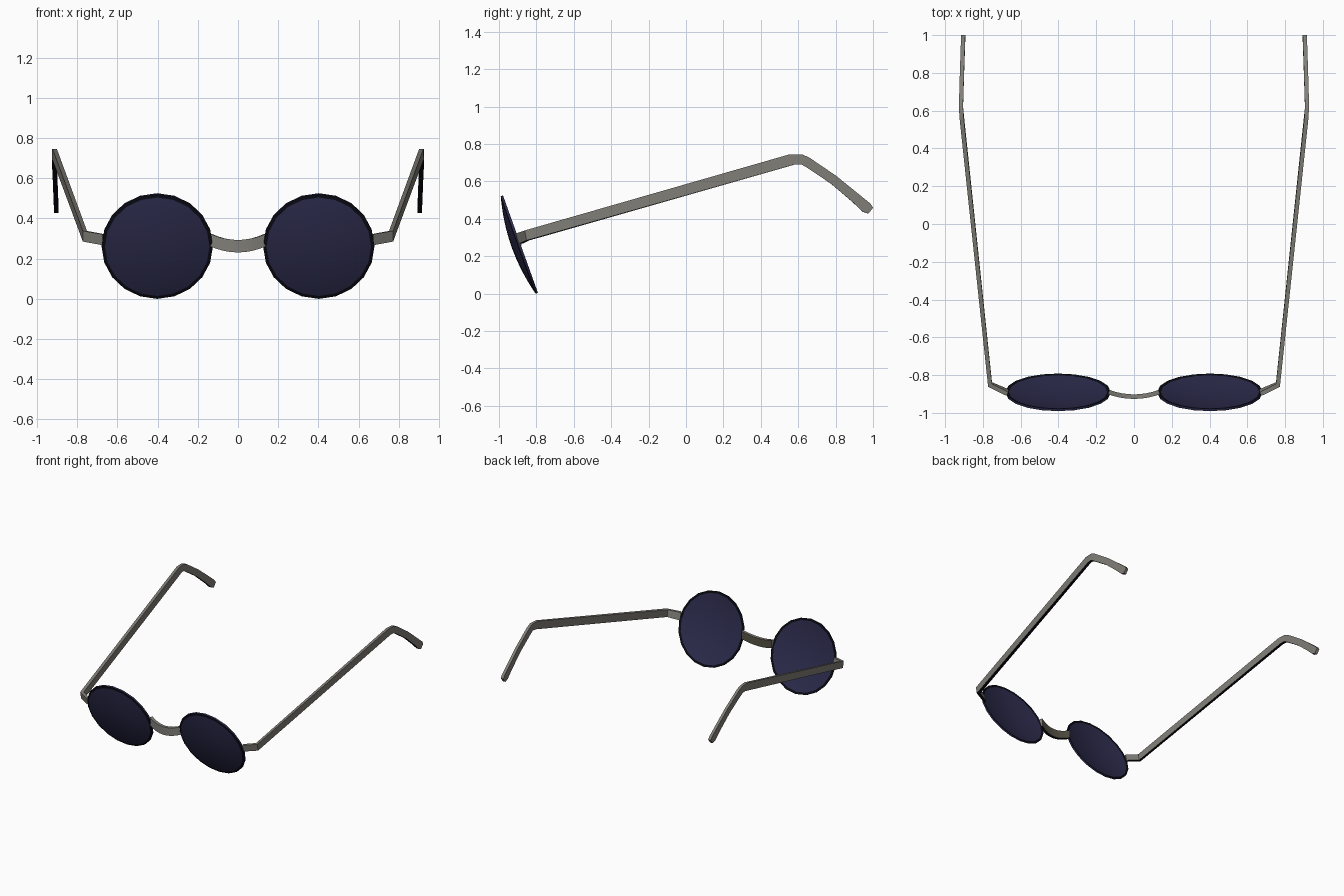
import bpy, bmesh, math
from mathutils import Vector

if "Cube" in bpy.data.objects:
    bpy.data.objects.remove(bpy.data.objects["Cube"])

def material(name, rgb):
    m = bpy.data.materials.new(name)
    m.diffuse_color = (*rgb, 1)
    m.use_nodes = True
    m.node_tree.nodes["Principled BSDF"].inputs["Base Color"].default_value = m.diffuse_color
    return m

METAL = material("grey metal", (0.22, 0.21, 0.187))
SHADE = material("dark olive metal", (0.095, 0.085, 0.06))
TINT = material("dark blue tint", (0.025, 0.024, 0.072))
BLACK = material("black edging", (0.003, 0.003, 0.007))

def finish(name, bm, mats, angle):
    bmesh.ops.recalc_face_normals(bm, faces=bm.faces)
    me = bpy.data.meshes.new(name)
    bm.to_mesh(me)
    bm.free()
    for m in mats:
        me.materials.append(m)
    ob = bpy.data.objects.new(name, me)
    bpy.context.collection.objects.link(ob)
    bpy.ops.object.select_all(action='DESELECT')
    ob.select_set(True)
    bpy.context.view_layer.objects.active = ob
    bpy.ops.object.shade_smooth_by_angle(angle=math.radians(angle))
    return ob

def band(name, stations, thick, side_mats):
    """Flat strip through (top, bottom) point pairs, mitred in plan.
    side_mats: material index of the top, left, bottom and right faces."""
    bm = bmesh.new()
    st = [(Vector(a), Vector(b)) for a, b in stations]
    mids = [(a + b) / 2 for a, b in st]
    rings = []
    for i, (a, b) in enumerate(st):
        d0 = (mids[i] - mids[max(i - 1, 0)]).xy
        d1 = (mids[min(i + 1, len(st) - 1)] - mids[i]).xy
        d0 = (d0 if d0.length else d1).normalized()
        d1 = (d1 if d1.length else d0).normalized()
        t = (d0 + d1).normalized()
        w = thick / 2 / max(t.dot(d0), 0.5)
        n = Vector((t.y, -t.x, 0)) * w
        rings.append([bm.verts.new(p) for p in (a + n, a - n, b - n, b + n)])
    for r, s in zip(rings, rings[1:]):
        for k in range(4):
            f = bm.faces.new((r[k], r[(k + 1) % 4], s[(k + 1) % 4], s[k]))
            f.material_index = side_mats[k]
    bm.faces.new(rings[0])
    bm.faces.new(rings[-1])
    return finish(name, bm, (METAL, SHADE, BLACK), 30)

# Lenses: thin domed shells with black rims, tops leaning forward
SIDES, R, EDGE, SAG = 20, 0.277, 0.013, 0.037
RADII = (0.2, 0.4, 0.6, 0.8, 0.94, 1.0)
TILT = math.radians(19.7)
NORMAL = Vector((0, -math.cos(TILT), -math.sin(TILT)))
UP = Vector((0, -math.sin(TILT), math.cos(TILT)))

def lens(name, x):
    c = Vector((x, -0.885, 0.265))
    bm = bmesh.new()
    front = [(R * k, EDGE + SAG * (1 - k * k)) for k in RADII]
    back = [(r, h - EDGE) for r, h in reversed(front)]
    rings = []
    for r, h in front + back:
        rings.append([bm.verts.new(c + NORMAL * h
                      + Vector((r * math.sin(a), 0, 0)) + UP * (r * math.cos(a)))
                      for a in (2 * math.pi * i / SIDES for i in range(SIDES))])
    rim = (len(RADII) - 2, len(RADII))  # outermost front and back rings
    for n, (p, q) in enumerate(zip(rings, rings[1:])):
        for i in range(SIDES):
            j = (i + 1) % SIDES
            bm.faces.new((p[i], p[j], q[j], q[i])).material_index = int(n in rim)
    for ring, h in ((rings[0], SAG + EDGE), (rings[-1], SAG)):
        tip = bm.verts.new(c + NORMAL * h)
        for i in range(SIDES):
            bm.faces.new((ring[i], ring[(i + 1) % SIDES], tip))
    finish(name, bm, (TINT, BLACK), 40)

# Bridge: shallow sagging arc between the lenses, darker behind
arc = []
for i in range(9):
    u = -1 + i / 4
    y, z = -0.914 + 0.024 * u * u, 0.262 + 0.03 * u * u
    arc.append(((0.134 * u, y, z + 0.031), (0.134 * u, y, z - 0.031)))
band("bridge", arc, 0.024, (0, 1, 2, 0))

# Arms: hinge piece, long temple and hooked ear end, as (x, y top, z top, y bottom, z bottom)
ARM = [(0.670, -0.900, 0.322, -0.884, 0.267),
       (0.762, -0.855, 0.338, -0.845, 0.285),
       (0.912, 0.555, 0.745, 0.580, 0.690),
       (0.916, 0.620, 0.745, 0.615, 0.692),
       (0.915, 0.660, 0.727, 0.645, 0.675),
       (0.911, 0.800, 0.632, 0.775, 0.588),
       (0.907, 0.920, 0.535, 0.890, 0.490),
       (0.905, 0.985, 0.482, 0.945, 0.438),
       (0.904, 1.000, 0.460, 0.975, 0.428)]

for side, s in (("left", -1), ("right", 1)):
    lens(side + "_lens", s * 0.402)
    band(side + "_arm", [((s * x, yt, zt), (s * x, yb, zb)) for x, yt, zt, yb, zb in ARM],
         0.022, (0, 0, 2, 0))
